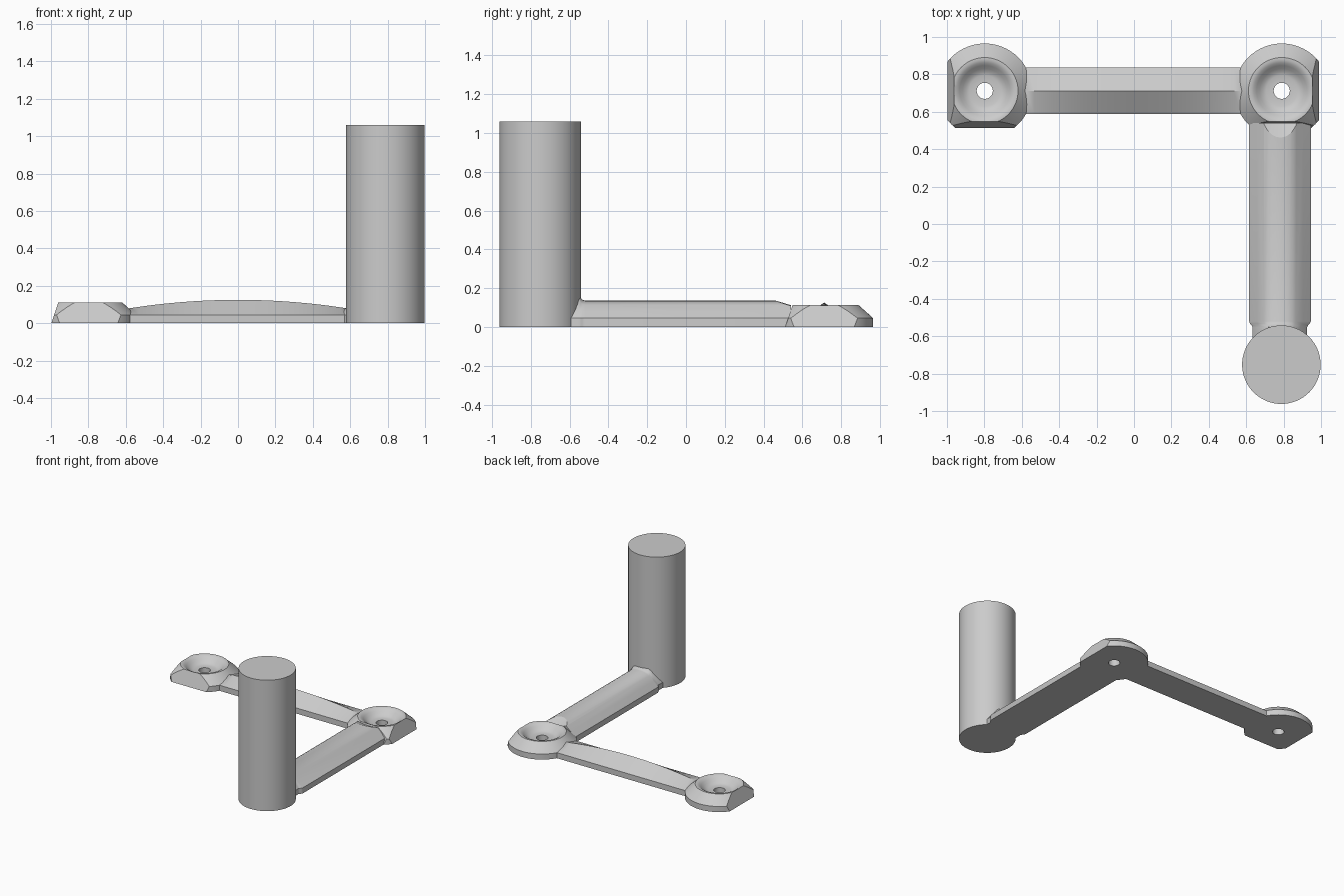
import bpy, bmesh, math
from mathutils import Vector

cube = bpy.data.objects.get("Cube")
if cube:
    bpy.data.objects.remove(cube, do_unlink=True)

grey = bpy.data.materials.new("plain_grey")
grey.use_nodes = True
colour = (0.6, 0.6, 0.6, 1)
grey.diffuse_color = colour
grey.node_tree.nodes["Principled BSDF"].inputs["Base Color"].default_value = colour


def finish(bm, name):
    bmesh.ops.recalc_face_normals(bm, faces=bm.faces)
    mesh = bpy.data.meshes.new(name)
    bm.to_mesh(mesh)
    bm.free()
    mesh.materials.append(grey)
    obj = bpy.data.objects.new(name, mesh)
    bpy.context.collection.objects.link(obj)
    return obj


def smooth(obj):
    bpy.ops.object.select_all(action="DESELECT")
    obj.select_set(True)
    bpy.context.view_layer.objects.active = obj
    bpy.ops.object.shade_smooth_by_angle(angle=math.radians(30))


def loft(sections, name):
    """Skin a run of equal-sized closed sections and cap both ends."""
    bm = bmesh.new()
    rings = [[bm.verts.new(p) for p in s] for s in sections]
    for a, b in zip(rings, rings[1:]):
        for i in range(len(a)):
            j = (i + 1) % len(a)
            bm.faces.new((a[i], a[j], b[j], b[i]))
    bm.faces.new(rings[0])
    bm.faces.new(rings[-1])
    return finish(bm, name)


def cone(name, x, y, z0, z1, r0, r1, sides=64):
    bm = bmesh.new()
    bmesh.ops.create_cone(bm, cap_ends=True, segments=sides,
                          radius1=r0, radius2=r1, depth=z1 - z0)
    bmesh.ops.translate(bm, verts=bm.verts, vec=(x, y, (z0 + z1) / 2))
    return finish(bm, name)


# Round screw boss with a dished hole, trimmed flat on its outer and front sides
BOSS_Y = 0.712
BOSS_PROFILE = [(0.043, 0), (0.253, 0), (0.253, 0.045), (0.178, 0.112), (0.165, 0.112),
                (0.15, 0.106), (0.135, 0.094), (0.118, 0.078), (0.1, 0.066),
                (0.083, 0.06), (0.043, 0.06)]


def boss(name, x, side):
    bm = bmesh.new()
    n = 64
    rings = []
    for k in range(n):
        a = math.tau * k / n
        rings.append([bm.verts.new((r * math.cos(a), r * math.sin(a), z))
                      for r, z in BOSS_PROFILE])
    for k in range(n):
        a, b = rings[k], rings[(k + 1) % n]
        for i in range(len(a)):
            j = (i + 1) % len(a)
            bm.faces.new((a[i], a[j], b[j], b[i]))
    for out in (Vector((side, 0, 0)), Vector((0, -1, 0))):
        cut = bmesh.ops.bisect_plane(
            bm, geom=bm.verts[:] + bm.edges[:] + bm.faces[:], clear_outer=True,
            plane_co=out * 0.2, plane_no=out + Vector((0, 0, 0.33)))
        edges = [e for e in cut["geom_cut"] if isinstance(e, bmesh.types.BMEdge)]
        bmesh.ops.contextual_create(bm, geom=edges)
    bmesh.ops.translate(bm, verts=bm.verts, vec=(x, BOSS_Y, 0))
    smooth(finish(bm, name))


boss("left_boss", 0.79, 1)
boss("right_boss", -0.798, -1)

# Cross bar with an arched ridge
sections = []
for k in range(33):
    x = -0.61 + 1.22 * k / 32
    ridge = 0.125 - 0.045 * (x / 0.58) ** 2
    sections.append([(x, BOSS_Y + dy, z) for dy, z in
                     ((-0.125, 0), (0.125, 0), (0.125, 0.045), (0, ridge), (-0.125, 0.045))])
smooth(loft(sections, "cross_bar"))

# Arm with a rounded top, narrowing and flaring up into the post
ARM_X = 0.78
CROWN = [(1, 0), (0.75, 0.4), (0.52, 0.76), (0.4, 0.88), (0.27, 0.95), (0.13, 0.99)]
stations = [(-0.66, 0.145, 0.168), (-0.552, 0.146, 0.166), (-0.542, 0.151, 0.15),
            (-0.533, 0.159, 0.14), (-0.52, 0.165, 0.135), (0.54, 0.165, 0.135)]
curve = CROWN + [(0, 1)] + [(-u, h) for u, h in reversed(CROWN)]
sections = []
for y, half, top in stations:
    ring = [(ARM_X - half, y, 0), (ARM_X + half, y, 0)]
    ring += [(ARM_X + u * half, y, 0.045 + (top - 0.045) * h) for u, h in curve]
    sections.append(ring)
arm = loft(sections, "arm")

# Conical clearance that trims the arm around the boss
cutter = cone("arm_clearance_cutter", 0.79, BOSS_Y, 0.095, 0.17, 0.158, 0.33)
cutter.hide_render = True
cutter.hide_viewport = True
trim = arm.modifiers.new("clearance", "BOOLEAN")
trim.operation = "DIFFERENCE"
trim.solver = "EXACT"
trim.object = cutter
smooth(arm)

# Upright post
smooth(cone("post", 0.788, -0.752, 0, 1.06, 0.21, 0.21))
